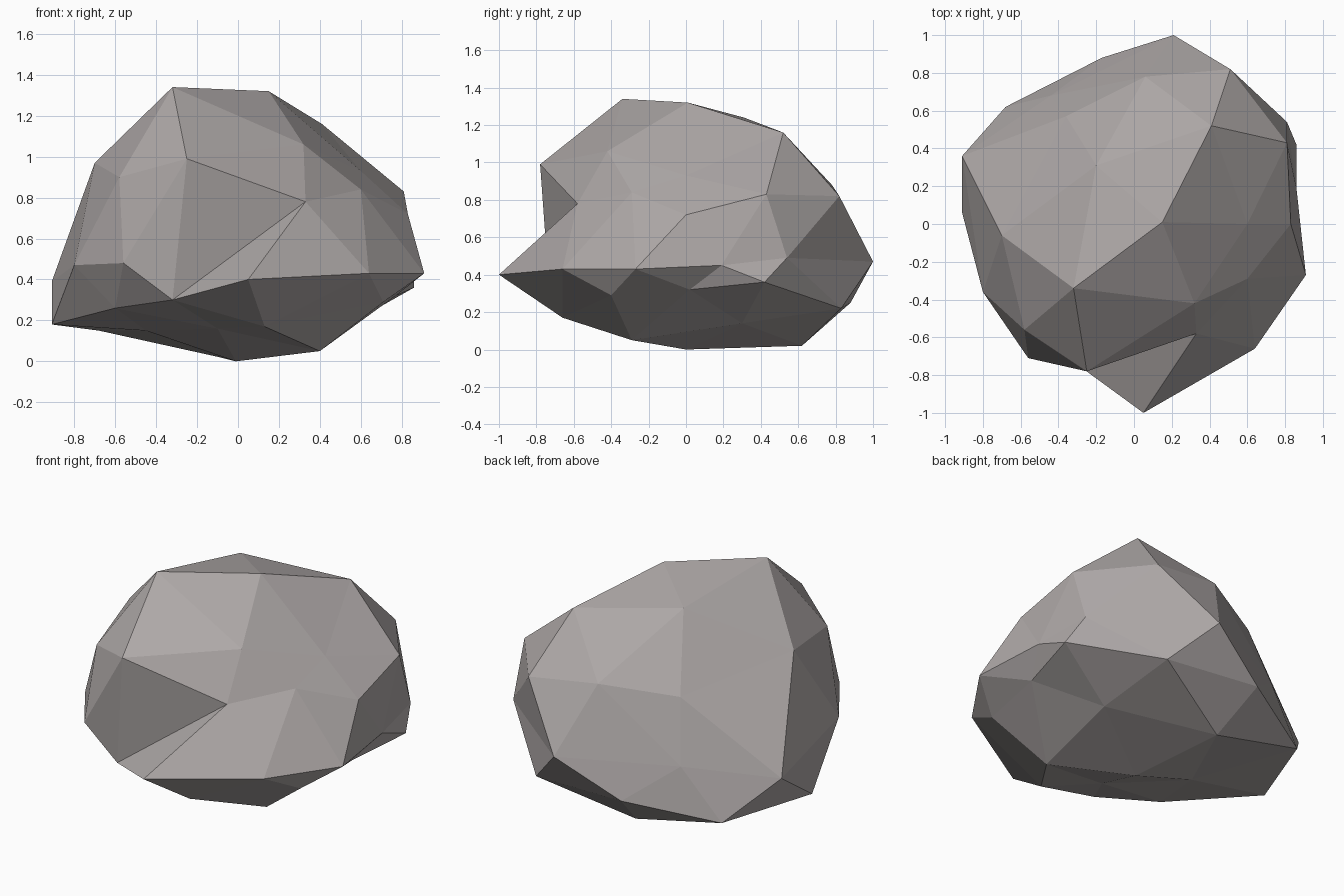
import bpy, bmesh

if "Cube" in bpy.data.objects:
    bpy.data.objects.remove(bpy.data.objects["Cube"])

# Boulder: an icosahedron split once (42 corners), each corner pulled to shape.
# Rings of five run around the stone; every ring is listed in the same order.
crown = (0.15, 0.01, 1.32)
foot = (-0.01, 0.0, 0.0)
upper = [(-.58, -.56, .90), (.33, -.58, .78), (.83, 0, .72), (.51, .82, .82), (-.36, .57, .83)]
lower = [(-.32, -.73, .30), (.71, -.40, .29), (.86, .42, .36), (-.17, .88, .25), (-.91, .06, .18)]

# Split points between the rings
crown_mid = [(-.32, -.34, 1.34), (.32, -.42, 1.06), (.60, 0, .93), (.41, .52, 1.16), (-.20, .31, 1.24)]
upper_mid = [(-.25, -.78, .99), (.60, -.29, .84), (.81, .43, .83), (.06, .78, .88), (-.70, -.06, .97)]
down_mid = [(-.56, -.71, .48), (.64, -.66, .43), (.86, .19, .45), (.21, 1.0, .47), (-.91, .36, .39)]
up_mid = [(.05, -1.0, .40), (.91, -.27, .43), (.81, .54, .49), (-.44, .68, .46), (-.80, -.36, .47)]
lower_mid = [(.13, -.66, .17), (.77, .02, .32), (.45, .83, .22), (-.68, .62, .15), (-.60, -.48, .26)]
foot_mid = [(-.10, -.40, .16), (.40, -.29, .05), (.47, .30, .14), (-.09, .62, .02), (-.45, -.03, .15)]

bm = bmesh.new()
top, bottom = bm.verts.new(crown), bm.verts.new(foot)
U, L, CM, UM, DM, RM, LM, FM = (
    [bm.verts.new(p) for p in ring]
    for ring in (upper, lower, crown_mid, upper_mid, down_mid, up_mid, lower_mid, foot_mid))


def split_face(a, b, c, ab, bc, ca):
    """One icosahedron side as four flat triangles."""
    for tri in ((a, ab, ca), (b, bc, ab), (c, ca, bc), (ab, bc, ca)):
        bm.faces.new(tri)


for i in range(5):
    j = (i + 1) % 5
    split_face(top, U[i], U[j], CM[i], UM[i], CM[j])
    split_face(U[i], L[i], U[j], DM[i], RM[i], UM[i])
    split_face(L[i], L[j], U[j], LM[i], DM[j], RM[i])
    split_face(L[i], bottom, L[j], FM[i], FM[j], LM[i])

# Broken-off notch on the front: replace four facets with a hollow fan
rim = [UM[0], U[1], RM[0], LM[0], L[0], DM[0]]
bmesh.ops.delete(bm, geom=[f for f in bm.faces if all(v in rim for v in f.verts)],
                 context='FACES_ONLY')
for e in [e for e in bm.edges if not e.link_faces]:
    bm.edges.remove(e)
hub = L[0]
for a, b in ((DM[0], UM[0]), (UM[0], U[1]), (U[1], RM[0]), (RM[0], LM[0])):
    bm.faces.new((hub, a, b))
bmesh.ops.recalc_face_normals(bm, faces=bm.faces)

mesh = bpy.data.meshes.new("boulder")
bm.to_mesh(mesh)
bm.free()

stone = bpy.data.materials.new("grey stone")
stone.diffuse_color = (0.42, 0.39, 0.385, 1)
stone.use_nodes = True
stone.node_tree.nodes["Principled BSDF"].inputs["Base Color"].default_value = stone.diffuse_color
mesh.materials.append(stone)

boulder = bpy.data.objects.new("boulder", mesh)
bpy.context.collection.objects.link(boulder)
